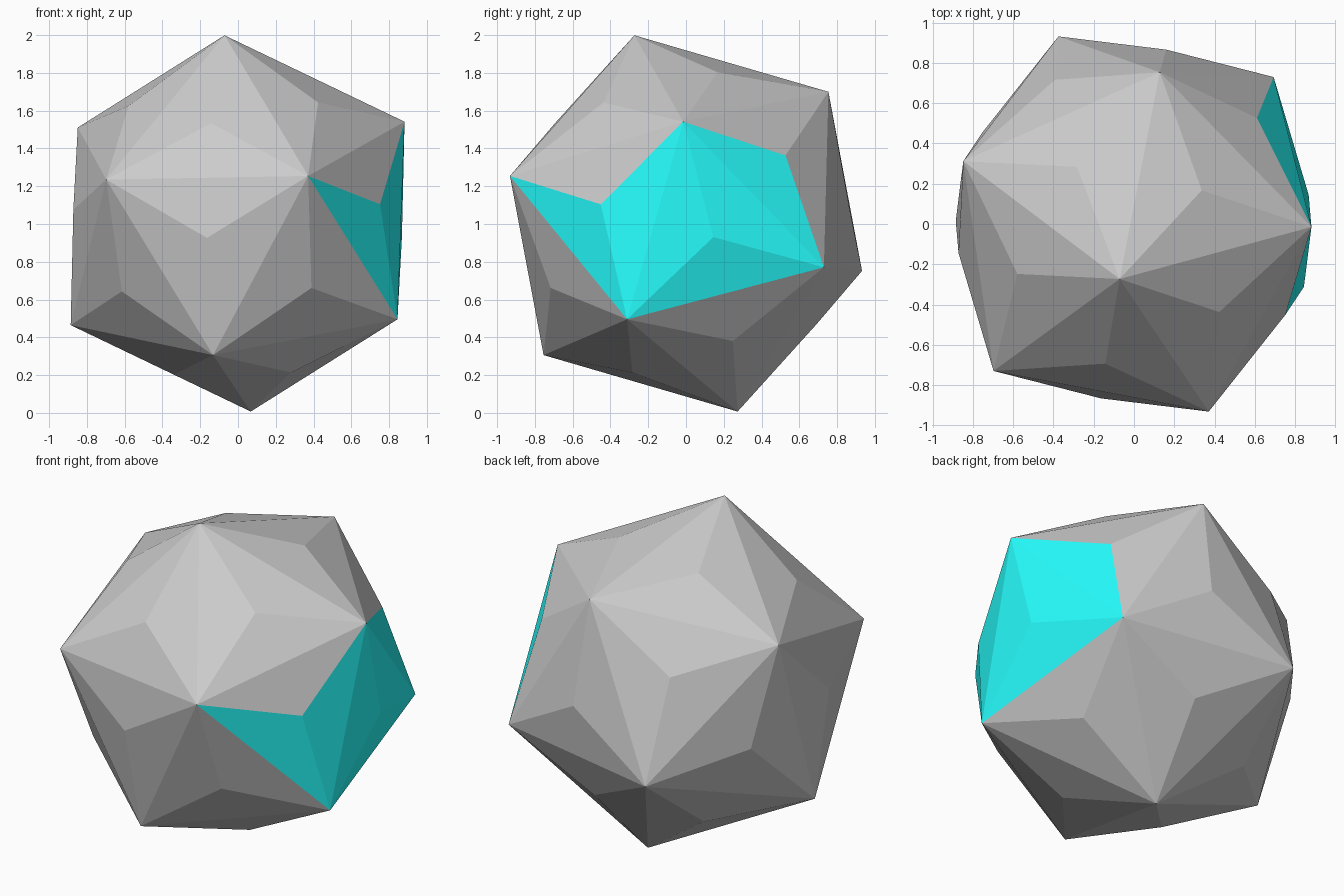
import bpy, bmesh
from mathutils import Vector, Matrix

if "Cube" in bpy.data.objects:
    bpy.data.objects.remove(bpy.data.objects["Cube"])

RADIUS = 1.035
CENTRE = Vector((-0.002, 0.0, 1.003))
PYRAMID = 0.0622          # height of the low pyramid on each icosahedron face

# Tilt of the solid
zax = Vector((-0.067, -0.264, 0.962)).normalized()
xax = Vector((0.988, 0.116, 0.101))
xax = (xax - zax * xax.dot(zax)).normalized()
yax = zax.cross(xax)
tilt = Matrix((xax, yax, zax)).transposed().to_4x4()

# Corners around the coloured patch (relative to the centre)
B, C, F = Vector((.88, -.015, .54)), Vector((.37, -.935, .25)), Vector((.13, .755, .705))
D, E = Vector((.695, .73, -.235)), Vector((.85, -.31, -.51))


def facet(p, q, r):
    """Centre of the facet on edge p-q of the pyramid over face p-q-r."""
    return (p + q + (p + q + r) / 3 * 1.0757) / 3


patch = [facet(C, E, B), facet(B, E, C), facet(B, E, D),
         facet(B, D, E), facet(D, E, B), facet(B, D, F)]


def build(name, coloured):
    bm = bmesh.new()
    bmesh.ops.create_icosphere(bm, subdivisions=1, radius=RADIUS, matrix=tilt)
    bmesh.ops.poke(bm, faces=bm.faces[:], offset=PYRAMID)
    drop = [f for f in bm.faces
            if any((f.calc_center_median() - p).length < 0.08 for p in patch) != coloured]
    bmesh.ops.delete(bm, geom=drop, context='FACES')
    me = bpy.data.meshes.new(name)
    bm.to_mesh(me)
    bm.free()
    ob = bpy.data.objects.new(name, me)
    ob.location = CENTRE
    bpy.context.collection.objects.link(ob)
    return ob


# Grey shell and the six cyan facets
build("faceted_shell", False)
panel = build("cyan_facets", True)
cyan = bpy.data.materials.new("cyan")
cyan.diffuse_color = (0.02, 1.0, 1.0, 1.0)
cyan.use_nodes = True
cyan.node_tree.nodes["Principled BSDF"].inputs["Base Color"].default_value = cyan.diffuse_color
panel.data.materials.append(cyan)
